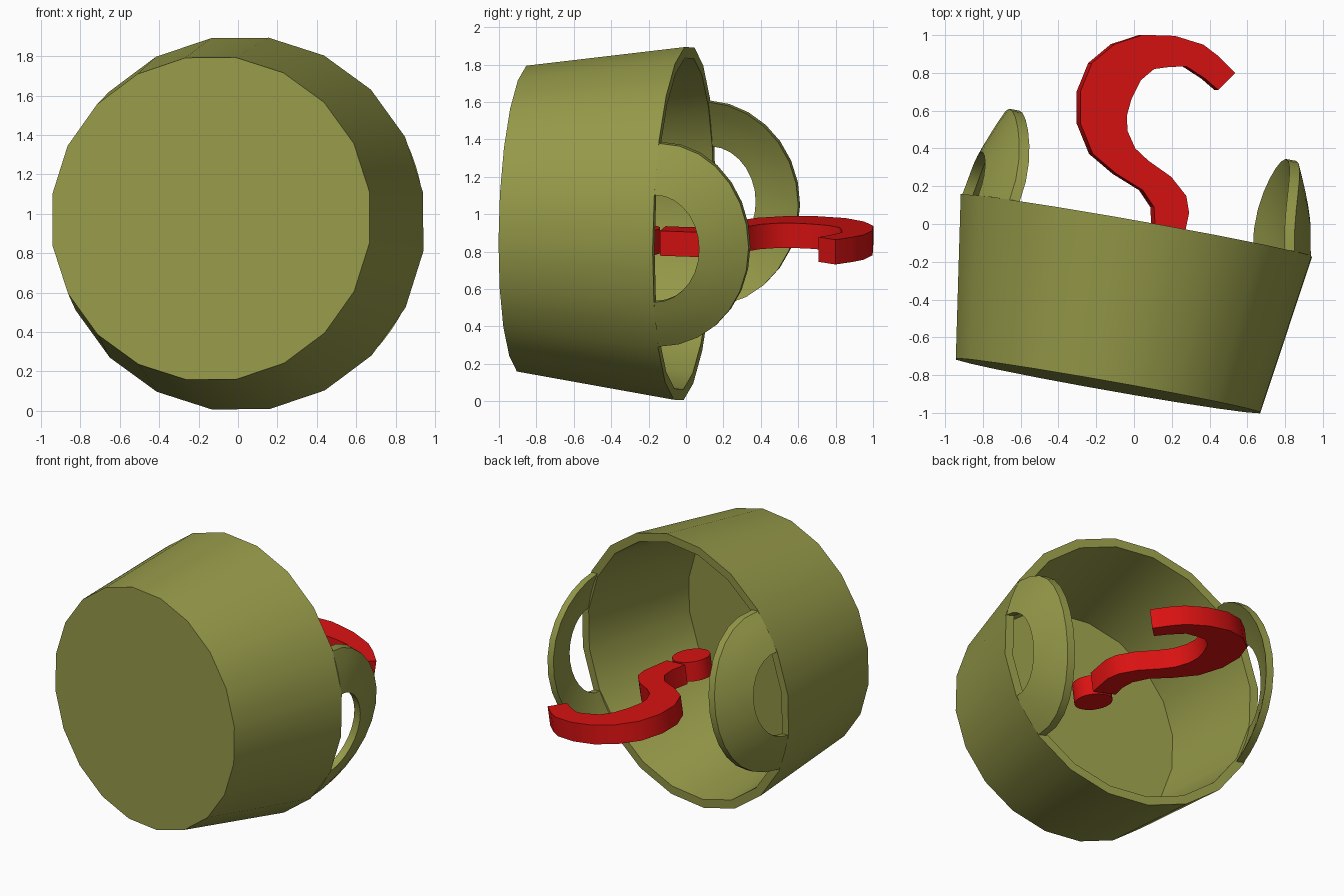
import bpy, bmesh, math
from mathutils import Matrix, Vector

if "Cube" in bpy.data.objects:
    bpy.data.objects.remove(bpy.data.objects["Cube"])

# Tilted frame of the bucket: local Y is its axis, origin at the rim centre
ay = Vector((0.174, 0.984, -0.03)).normalized()
ax = ay.cross(Vector((0.151, 0.0035, 0.988))).normalized()
az = ax.cross(ay)
FRAME = Matrix.Translation((0.012, -0.01, 0.95)) @ Matrix((ax, ay, az)).transposed().to_4x4()


def material(name, rgb):
    m = bpy.data.materials.new(name)
    m.diffuse_color = (*rgb, 1)
    m.use_nodes = True
    m.node_tree.nodes["Principled BSDF"].inputs["Base Color"].default_value = m.diffuse_color
    return m


OLIVE = material("olive_green", (0.30, 0.32, 0.065))
RED = material("bright_red", (0.70, 0.006, 0.006))


def make(name, bm, mat):
    bmesh.ops.recalc_face_normals(bm, faces=bm.faces)
    bm.transform(FRAME)
    me = bpy.data.meshes.new(name)
    bm.to_mesh(me)
    bm.free()
    me.materials.append(mat)
    ob = bpy.data.objects.new(name, me)
    bpy.context.collection.objects.link(ob)
    bpy.ops.object.select_all(action='DESELECT')
    ob.select_set(True)
    bpy.context.view_layer.objects.active = ob
    bpy.ops.object.shade_smooth_by_angle(angle=math.radians(30))
    return ob


def bridge(bm, a, b, closed=True):
    n = len(a)
    for i in range(n if closed else n - 1):
        j = (i + 1) % n
        bm.faces.new((a[i], a[j], b[j], b[i]))


# Bucket: outer wall, rim, inner wall and floor, 20 sides
SIDES = 20
bm = bmesh.new()
rings = []
for r, y in ((0.828, -0.86), (0.955, 0), (0.895, 0), (0.775, -0.80)):
    rings.append([bm.verts.new((r * math.cos(2 * math.pi * k / SIDES), y,
                                r * math.sin(2 * math.pi * k / SIDES)))
                  for k in range(SIDES)])
for a, b in zip(rings, rings[1:]):
    bridge(bm, a, b)
bm.faces.new(rings[0])
bm.faces.new(rings[-1])
make("bucket", bm, OLIVE)

# Ears: half rings above the rim that follow the wall and lean inward
STEPS, BANDS = 14, 4


def ear_point(side, phi, f, inset):
    t = (0.29 + 0.26 * f) * math.cos(phi)
    a = (0.24 + 0.25 * f) * math.sin(phi)
    radial = math.sqrt(0.95 ** 2 - t * t) - 0.2 * a - 0.3 * a * a - inset
    return (side * radial, a, t)


for side, name in ((-1, "left_ear"), (1, "right_ear")):
    bm = bmesh.new()
    layers = []
    for inset in (0, 0.055):
        layers.append([[bm.verts.new(ear_point(side, math.pi * i / STEPS, j / BANDS, inset))
                        for i in range(STEPS + 1)] for j in range(BANDS + 1)])
    outer, inner = layers
    for layer in layers:
        for a, b in zip(layer, layer[1:]):
            bridge(bm, a, b, False)
    for j in (0, BANDS):
        bridge(bm, outer[j], inner[j], False)
    for i in (0, STEPS):
        bridge(bm, [r[i] for r in outer], [r[i] for r in inner], False)
    make(name, bm, OLIVE)

# Hooked mark: flat strip given by its two edges, hook end to stem end
TOP, BOTTOM = -0.003, -0.137
EDGE_A = [(.380, .890), (.275, .963), (.185, 1.008), (.027, 1.027), (-.143, 1.002),
          (-.283, .927), (-.385, .807), (-.419, .649), (-.389, .481), (-.296, .335),
          (-.153, .253), (.001, .193), (.077, .115), (.098, .027), (.09, -.085)]
EDGE_B = [(.306, .786), (.226, .833), (.115, .879), (.026, .859), (-.051, .835),
          (-.111, .764), (-.143, .656), (-.152, .563), (-.133, .485), (-.077, .403),
          (.004, .351), (.139, .289), (.236, .204), (.267, .118), (.26, -.085)]
bm = bmesh.new()
strips = [[bm.verts.new((x, y, z)) for x, y in edge]
          for edge, z in ((EDGE_A, TOP), (EDGE_B, TOP), (EDGE_B, BOTTOM), (EDGE_A, BOTTOM))]
for k in range(4):
    bridge(bm, strips[k], strips[(k + 1) % 4], False)
for i in (0, -1):
    bm.faces.new([s[i] for s in strips])
make("hooked_mark", bm, RED)

# Round dot under the mark
bm = bmesh.new()
bmesh.ops.create_cone(bm, cap_ends=True, segments=24, radius1=0.125, radius2=0.125,
                      depth=TOP - BOTTOM,
                      matrix=Matrix.Translation((0.175, -0.225, (TOP + BOTTOM) / 2)))
make("mark_dot", bm, RED)
